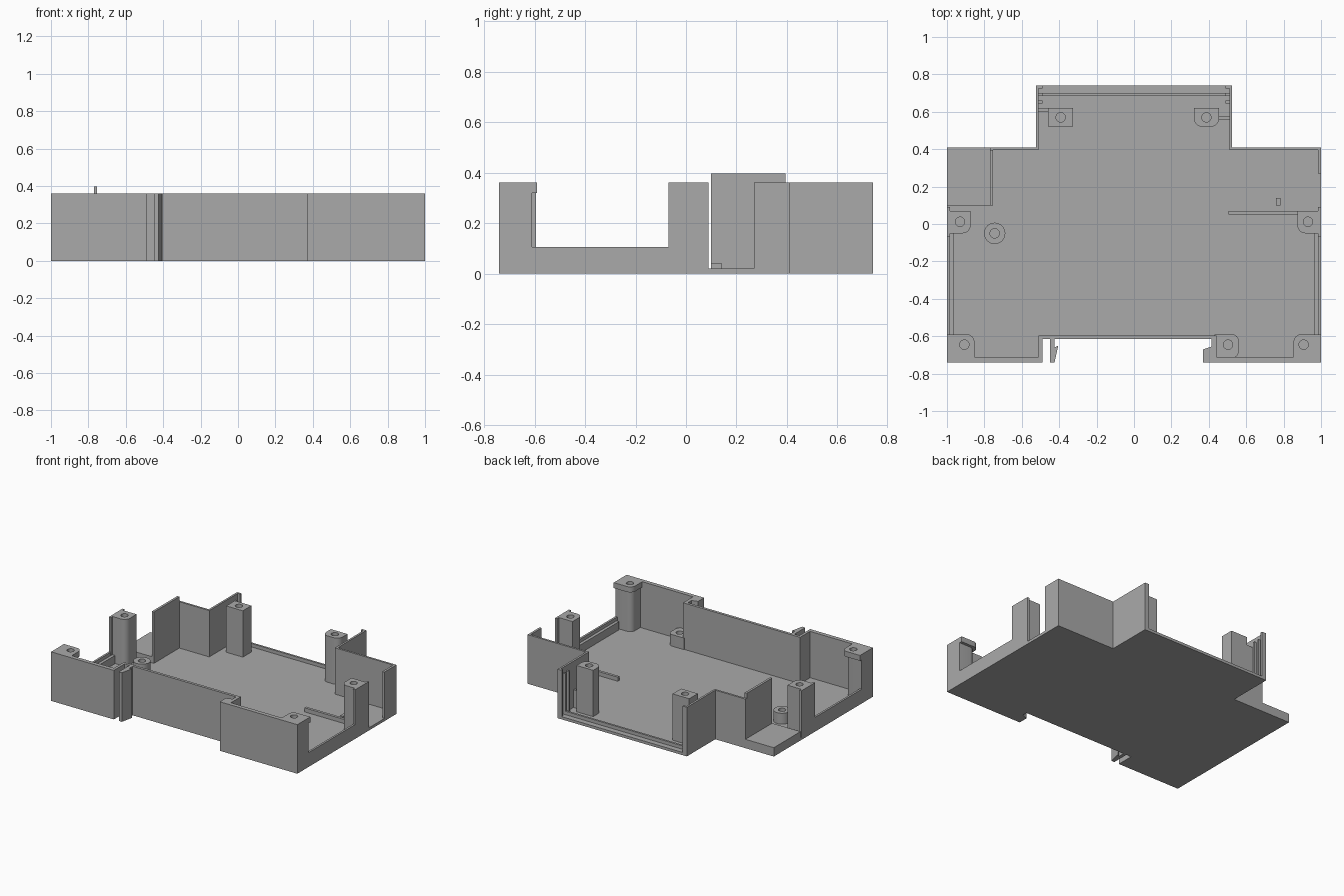
import bpy
from math import sin, cos, pi

if "Cube" in bpy.data.objects:
    bpy.data.objects.remove(bpy.data.objects["Cube"])

grey = bpy.data.materials.new("plain grey plastic")
grey.use_nodes = True
grey.diffuse_color = (0.4, 0.4, 0.4, 1)
grey.node_tree.nodes["Principled BSDF"].inputs["Base Color"].default_value = (0.4, 0.4, 0.4, 1)

TOP = 0.36    # rim height
FLOOR = 0.02  # floor thickness
LOW = 0.105   # low side walls


def slab(name, outline, z0, z1, hole=None):
    """Extrude a 2D outline from z0 to z1, with an optional round hole."""
    loops = [outline]
    if hole:
        loops.append(circle(hole[0], hole[1], 0.025))
    curve = bpy.data.curves.new(name, "CURVE")
    curve.dimensions = "2D"
    curve.fill_mode = "BOTH"
    curve.extrude = (z1 - z0) / 2
    for pts in loops:
        sp = curve.splines.new("POLY")
        sp.points.add(len(pts) - 1)
        for p, (x, y) in zip(sp.points, pts):
            p.co = (x, y, 0, 1)
        sp.use_cyclic_u = True
    tmp = bpy.data.objects.new(name + "_outline", curve)
    bpy.context.collection.objects.link(tmp)
    bpy.context.view_layer.update()
    mesh = bpy.data.meshes.new_from_object(
        tmp.evaluated_get(bpy.context.evaluated_depsgraph_get()))
    bpy.data.objects.remove(tmp)
    mesh.materials.clear()
    mesh.materials.append(grey)
    for f in mesh.polygons:
        f.use_smooth = False
        f.material_index = 0
    obj = bpy.data.objects.new(name, mesh)
    obj.location.z = (z0 + z1) / 2
    bpy.context.collection.objects.link(obj)
    return obj


def circle(x, y, r, n=24):
    return [(x + r * cos(2 * pi * i / n), y + r * sin(2 * pi * i / n)) for i in range(n)]


def rect(x0, x1, y0, y1, r=0, corners=""):
    """Rectangle; the named corners (sw se ne nw) are rounded by r."""
    pts = []
    spec = (("sw", x0, y0, 1, 1), ("se", x1, y0, -1, 1),
            ("ne", x1, y1, -1, -1), ("nw", x0, y1, 1, -1))
    for k, (tag, x, y, sx, sy) in enumerate(spec):
        if tag in corners.split():
            for i in range(7):
                a = pi + k * pi / 2 + i * pi / 12
                pts.append((x + sx * r + r * cos(a), y + sy * r + r * sin(a)))
        else:
            pts.append((x, y))
    return pts


def box(name, x0, x1, y0, y1, z0, z1):
    return slab(name, rect(x0, x1, y0, y1), z0, z1)


# floor plate
slab("floor", [(-1, -0.74), (-0.49, -0.74), (-0.49, -0.615), (0.415, -0.615),
               (0.415, -0.655), (0.37, -0.67), (0.37, -0.74), (1, -0.74), (1, 0.41),
               (0.525, 0.41), (0.525, 0.74), (-0.525, 0.74), (-0.525, 0.41), (-1, 0.41)],
     0, FLOOR)

# front walls, rail recess and catch
slab("front_wall", [(-1, -0.74), (-0.49, -0.74), (-0.49, -0.615), (0.415, -0.615),
                    (0.415, -0.655), (0.37, -0.67), (0.37, -0.74), (1, -0.74),
                    (1, -0.71), (0.44, -0.71), (0.44, -0.595), (-0.51, -0.595),
                    (-0.51, -0.71), (-1, -0.71)], 0, TOP)
slab("rail_clip", [(-0.45, -0.74), (-0.425, -0.74), (-0.405, -0.65), (-0.425, -0.66),
                   (-0.425, -0.61), (-0.45, -0.61)], 0, TOP)

for s, side in ((1, "left"), (-1, "right")):
    def mbox(name, x0, x1, y0, y1, z0, z1):
        a, b = sorted((s * x0, s * x1))
        return box(side + "_" + name, a, b, y0, y1, z0, z1)

    def mpost(name, x0, x1, y0, y1, r, corners, z0, z1, hole):
        a, b = sorted((s * x0, s * x1))
        if s < 0:
            corners = corners.replace("w", "e")
        return slab(side + "_" + name, rect(a, b, y0, y1, r, corners), z0, z1,
                    (s * hole[0], hole[1]))

    # low side wall with inner ledge, and tall piece beside the middle post
    mbox("low_side_wall", 0.985, 1, -0.7, -0.05, 0, LOW)
    mbox("side_ledge", 0.963, 0.986, -0.6, -0.05, 0.01, 0.08)
    mbox("side_wall", 0.983, 1, -0.07, 0.09, 0, TOP)
    # screw posts on the sides
    corner = (0.907, -0.645)
    mpost("corner_post_cap", 0.853, 1, -0.725, -0.59, 0.04, "nw", 0.32, TOP, corner)
    mpost("corner_post", 0.868, 1, -0.725, -0.61, 0.04, "nw", 0.01, 0.325, corner)
    mpost("middle_post", 0.873, 1, -0.05, 0.07, 0.045, "sw", 0.01, TOP, (0.93, 0.012))
    # walls of the rear extension with panel slots
    mbox("rear_side_wall", 0.51, 0.525, 0.395, 0.74, 0, TOP)
    mbox("rear_end_return", 0.49, 0.515, 0.725, 0.74, 0, TOP)
    for i, y in enumerate((0.645, 0.685)):
        mbox("slot_rib_%d" % i, 0.49, 0.515, y, y + 0.015, 0.01, 0.32)

# rear shoulder walls
box("left_shoulder_wall", 0.51, 1, 0.395, 0.41, 0, TOP)
box("left_rear_side_wall_end", 0.983, 1, 0.27, 0.41, 0, TOP)
box("right_shoulder_wall", -0.77, -0.51, 0.395, 0.41, 0, TOP)

# terminal corner: raised shelf and partition
box("terminal_shelf", -1, -0.76, 0.1, 0.41, 0, 0.065)
box("terminal_partition", -0.77, -0.753, 0.1, 0.395, 0.01, 0.397)

# rear sill rib
box("rear_sill_rib", -0.51, 0.51, 0.685, 0.7, 0.01, 0.045)

# inner screw posts
slab("right_rear_post", rect(-0.46, -0.325, 0.52, 0.62), 0.01, TOP, (-0.392, 0.57))
box("right_rear_post_web", -0.515, -0.45, 0.602, 0.62, 0.01, 0.3)
slab("left_rear_post", rect(0.32, 0.455, 0.52, 0.62, 0.045, "sw se"), 0.01, TOP, (0.387, 0.57))
box("left_rear_post_web", 0.45, 0.515, 0.56, 0.577, 0.01, 0.15)
slab("front_low_post", rect(0.43, 0.56, -0.715, -0.59, 0.035, "se ne"), 0.01, LOW, (0.503, -0.645))
slab("round_boss", circle(-0.745, -0.05, 0.057, 32), 0.01, 0.1, (-0.745, -0.05))

# small floor details
box("floor_rib", 0.505, 0.88, 0.05, 0.07, 0.01, 0.05)
box("floor_peg", 0.76, 0.782, 0.1, 0.14, 0.01, 0.042)

# smooth the round faces only
for o in bpy.context.selected_objects:
    o.select_set(False)
posts = [o for o in bpy.data.objects if o.name.endswith(("post", "cap", "boss"))]
for o in posts:
    o.select_set(True)
bpy.context.view_layer.objects.active = posts[0]
bpy.ops.object.shade_smooth_by_angle(angle=0.6)
